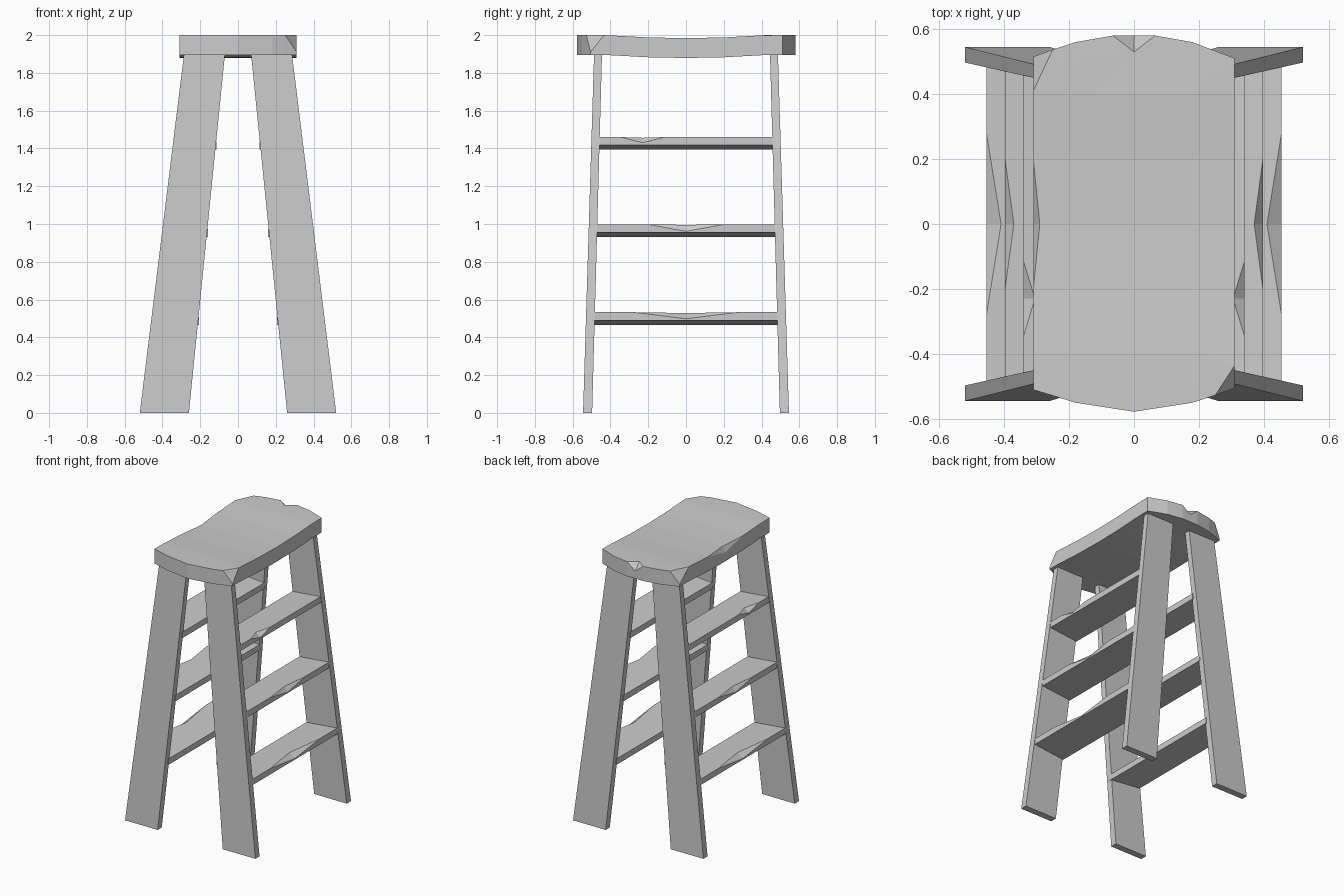
import bpy
import bmesh

if "Cube" in bpy.data.objects:
    bpy.data.objects.remove(bpy.data.objects["Cube"], do_unlink=True)

# Single grey finish
GREY = (0.6, 0.6, 0.6, 1.0)
grey = bpy.data.materials.new("plain grey")
grey.use_nodes = True
grey.diffuse_color = GREY
grey.node_tree.nodes["Principled BSDF"].inputs["Base Color"].default_value = GREY


def finish(name, bm):
    bmesh.ops.recalc_face_normals(bm, faces=bm.faces)
    mesh = bpy.data.meshes.new(name)
    bm.to_mesh(mesh)
    bm.free()
    mesh.materials.append(grey)
    obj = bpy.data.objects.new(name, mesh)
    bpy.context.collection.objects.link(obj)


def board(outline, bottom, top, chips):
    """Extruded outline; chips maps an outline index to (depth, inner point)."""
    bm = bmesh.new()
    n = len(outline)
    low = [bm.verts.new((x, y, bottom)) for x, y in outline]
    high = [bm.verts.new((x, y, top - chips.get(i, (0,))[0]))
            for i, (x, y) in enumerate(outline)]
    rim = list(high)
    for i, (depth, (x, y)) in chips.items():
        rim[i] = bm.verts.new((x, y, top))
        bm.faces.new((high[i - 1], high[i], rim[i]))
        bm.faces.new((high[i], high[(i + 1) % n], rim[i]))
    bm.faces.new(rim)
    bm.faces.new(low[::-1])
    for i in range(n):
        j = (i + 1) % n
        bm.faces.new((low[i], low[j], high[j], high[i]))
    return bm


# Splayed plank legs: section (inner x, outer x, inner y, outer y) along z
def leg_section(z):
    t = z / 1.89
    mix = lambda a, b: a + (b - a) * t
    return mix(0.26, 0.07), mix(0.52, 0.287), mix(0.497, 0.445), mix(0.545, 0.487)


def leg(name, sx, sy):
    bm = bmesh.new()
    for z in (0, 1.91):
        xi, xo, yi, yo = leg_section(z)
        for x, y in ((xi, yi), (xo, yi), (xo, yo), (xi, yo)):
            bm.verts.new((sx * x, sy * y, z))
    bmesh.ops.convex_hull(bm, input=bm.verts)
    bmesh.ops.dissolve_limit(bm, angle_limit=0.01, verts=bm.verts, edges=bm.edges)
    finish(name, bm)


# Tilted treads, each with one worn chip in its outer edge
def step(name, sx, z, chip_y, half, depth, inset):
    xi, xo, yi, _ = leg_section(z)
    y = yi + 0.015
    outline = [(xi, -y), (xo, -y), (xo, chip_y - half), (xo, chip_y),
               (xo, chip_y + half), (xo, y), (xi, y)]
    bm = board(outline, z - 0.043, z, {3: (depth, (xo - inset, chip_y))})
    for v in bm.verts:
        v.co.z += 0.1 * (v.co.x - xo)
        v.co.x *= sx
    finish(name, bm)


for side, sx in (("left", 1), ("right", -1)):
    leg("front_leg_" + side, sx, -1)
    leg("back_leg_" + side, sx, 1)
    step("lower_step_" + side, sx, 0.533, 0, 0.28, 0.035, 0.045)
    step("middle_step_" + side, sx, 0.998, 0, 0.2, 0.037, 0.027)
    step("upper_step_" + side, sx, 1.46, -0.23, 0.115, 0.03, 0.035)

# Seat with bowed ends, knocked corners and edge chips
seat_outline = [
    (0, -0.578), (0.18, -0.55), (0.25, -0.527), (0.31, -0.505), (0.31, -0.435),
    (0.31, 0.51), (0.18, 0.56), (0.065, 0.58), (0, 0.58), (-0.065, 0.58),
    (-0.18, 0.56), (-0.25, 0.537), (-0.31, 0.515), (-0.31, 0.41),
    (-0.31, 0.2), (-0.31, 0), (-0.31, -0.2), (-0.31, -0.51), (-0.18, -0.55)]
seat_chips = {
    3: (0.09, (0.28, -0.481)),
    8: (0.05, (0, 0.53)),
    12: (0.09, (-0.28, 0.4735)),
    15: (0.04, (-0.29, 0))}
seat = board(seat_outline, 1.895, 2.0, seat_chips)
bmesh.ops.triangulate(seat, faces=seat.faces)
for cut in (-0.4, -0.2, 0, 0.2, 0.4):
    bmesh.ops.bisect_plane(seat, geom=seat.verts[:] + seat.edges[:] + seat.faces[:],
                           dist=0.0001, plane_co=(0, cut, 0), plane_no=(0, 1, 0))
# Shallow dip across the middle
for v in seat.verts:
    v.co.z -= 0.016 * max(0, 1 - (v.co.y / 0.42) ** 2)
finish("seat", seat)
